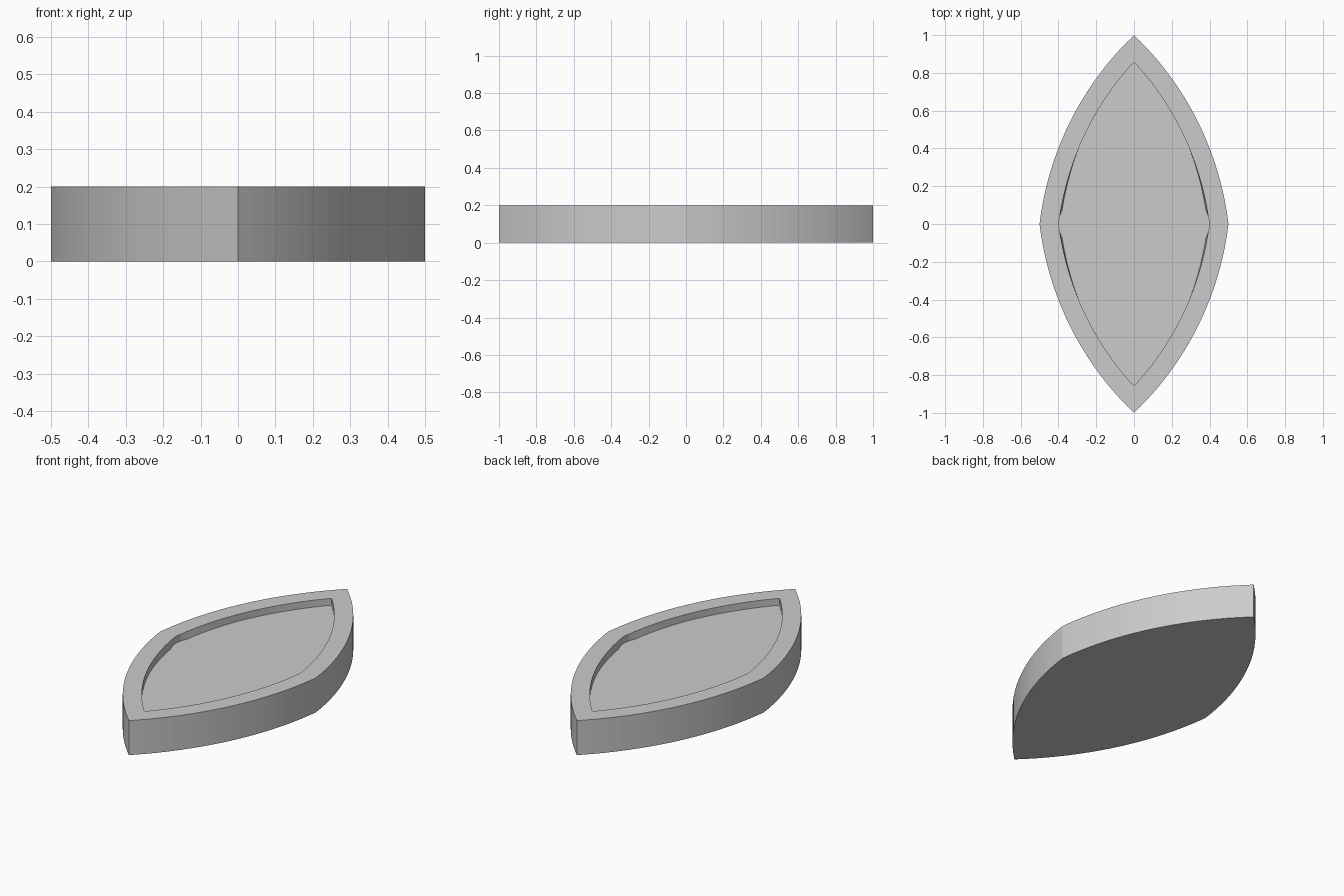
import bpy, bmesh, math

cube = bpy.data.objects.get("Cube")
if cube:
    bpy.data.objects.remove(cube, do_unlink=True)

SEGMENTS = 24              # facets per quarter
HEIGHT, RECESS = 0.2, 0.04
RADIUS, RIM = 1.65, 0.1

# Centre of the arc that joins the side corner (0.5, 0) to the tip (0, 1)
chord = math.hypot(0.5, 1)
drop = math.sqrt(RADIUS ** 2 - (chord / 2) ** 2)
CX, CY = 0.25 - drop / chord, 0.5 - drop * 0.5 / chord


def quarter(radius, ledge=0.0):
    """Arc from the side corner up to the tip, with an optional inward ledge."""
    start = math.asin(-CY / radius)
    end = math.acos(-CX / radius)
    points = []
    for i in range(SEGMENTS + 1):
        a = start + (end - start) * i / SEGMENTS
        y = CY + radius * math.sin(a)
        inset = ledge * (0.4 - y) / 0.33 if 0.06 < y < 0.4 else 0
        r = radius - inset
        points.append((CX + r * math.cos(a), CY + r * math.sin(a)))
    return points


def outline(radius, ledge=0.0):
    """Mirror the quarter into a closed counter-clockwise leaf."""
    q = quarter(radius, ledge)
    half = q + [(-x, y) for x, y in reversed(q[:-1])]
    return half + [(x, -y) for x, y in reversed(half[1:-1])]


def ring(bm, points, z):
    return [bm.verts.new((x, y, z)) for x, y in points]


# Tray: outer wall, flat rim, recess wall and floor
bm = bmesh.new()
rings = [ring(bm, outline(RADIUS), 0),
         ring(bm, outline(RADIUS), HEIGHT),
         ring(bm, outline(RADIUS - RIM), HEIGHT),
         ring(bm, outline(RADIUS - RIM, 0.008), HEIGHT - RECESS)]
for low, high in zip(rings, rings[1:]):
    for i in range(len(low)):
        j = (i + 1) % len(low)
        bm.faces.new((low[i], low[j], high[j], high[i]))
bm.faces.new(list(reversed(rings[0])))
bm.faces.new(rings[-1])
bmesh.ops.recalc_face_normals(bm, faces=bm.faces[:])

mesh = bpy.data.meshes.new("leaf_tray")
bm.to_mesh(mesh)
bm.free()
tray = bpy.data.objects.new("leaf_tray", mesh)
bpy.context.collection.objects.link(tray)

# Plain grey
grey = bpy.data.materials.new("light_grey")
grey.use_nodes = True
colour = (0.6, 0.6, 0.6, 1)
grey.diffuse_color = colour
grey.node_tree.nodes["Principled BSDF"].inputs["Base Color"].default_value = colour
mesh.materials.append(grey)
